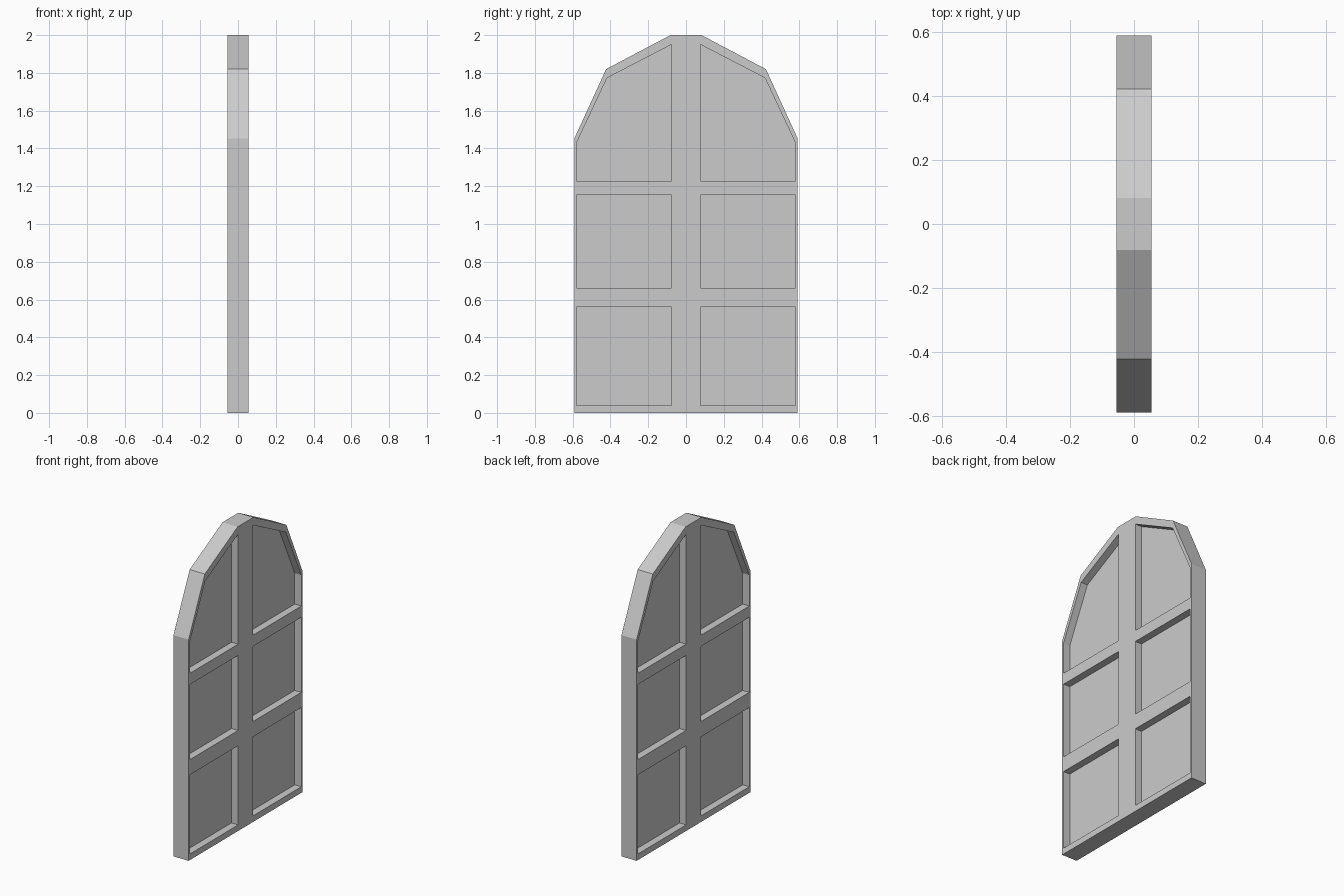
import bpy
from math import pi

if "Cube" in bpy.data.objects:
    bpy.data.objects.remove(bpy.data.objects["Cube"])

HALF_THICK = 0.055
PANEL_HALF = 0.007


def mirror(pts):
    """Mirrored copy of a (y, z) loop."""
    return [(-y, z) for y, z in reversed(pts)]


def slab(name, loops, half):
    """Fill (y, z) loops (inner loops become holes) and thicken along x."""
    curve = bpy.data.curves.new(name + "_profile", 'CURVE')
    curve.dimensions = '2D'
    curve.fill_mode = 'BOTH'
    curve.extrude = half
    for pts in loops:
        sp = curve.splines.new('POLY')
        sp.points.add(len(pts) - 1)
        for p, (y, z) in zip(sp.points, pts):
            p.co = (y, z, 0, 1)
        sp.use_cyclic_u = True
    ob = bpy.data.objects.new(name, curve)
    bpy.context.collection.objects.link(ob)
    ob.rotation_euler = (pi / 2, 0, pi / 2)
    bpy.ops.object.select_all(action='DESELECT')
    ob.select_set(True)
    bpy.context.view_layer.objects.active = ob
    bpy.ops.object.convert(target='MESH')
    ob = bpy.context.object
    ob.name = name
    for poly in ob.data.polygons:
        poly.use_smooth = False
    return ob


# Faceted arch outline
half_outline = [(0.591, 0), (0.591, 1.453), (0.423, 1.82), (0.082, 2.0)]
outline = half_outline + mirror(half_outline)

# Openings on the +y side: two rectangles and one arched top
a, b = 0.077, 0.579
openings = {
    "lower": [(a, 0.04), (b, 0.04), (b, 0.56), (a, 0.56)],
    "middle": [(a, 0.66), (b, 0.66), (b, 1.153), (a, 1.153)],
    "upper": [(a, 1.227), (b, 1.227), (b, 1.43), (0.418, 1.773), (a, 1.95)],
}
holes = [side for pts in openings.values() for side in (pts, mirror(pts))]

# Door frame with rails and centre post
slab("door_frame", [outline] + holes, HALF_THICK)

# Thin recessed panels
for level, pts in openings.items():
    slab(level + "_panel_right", [pts], PANEL_HALF)
    slab(level + "_panel_left", [mirror(pts)], PANEL_HALF)
